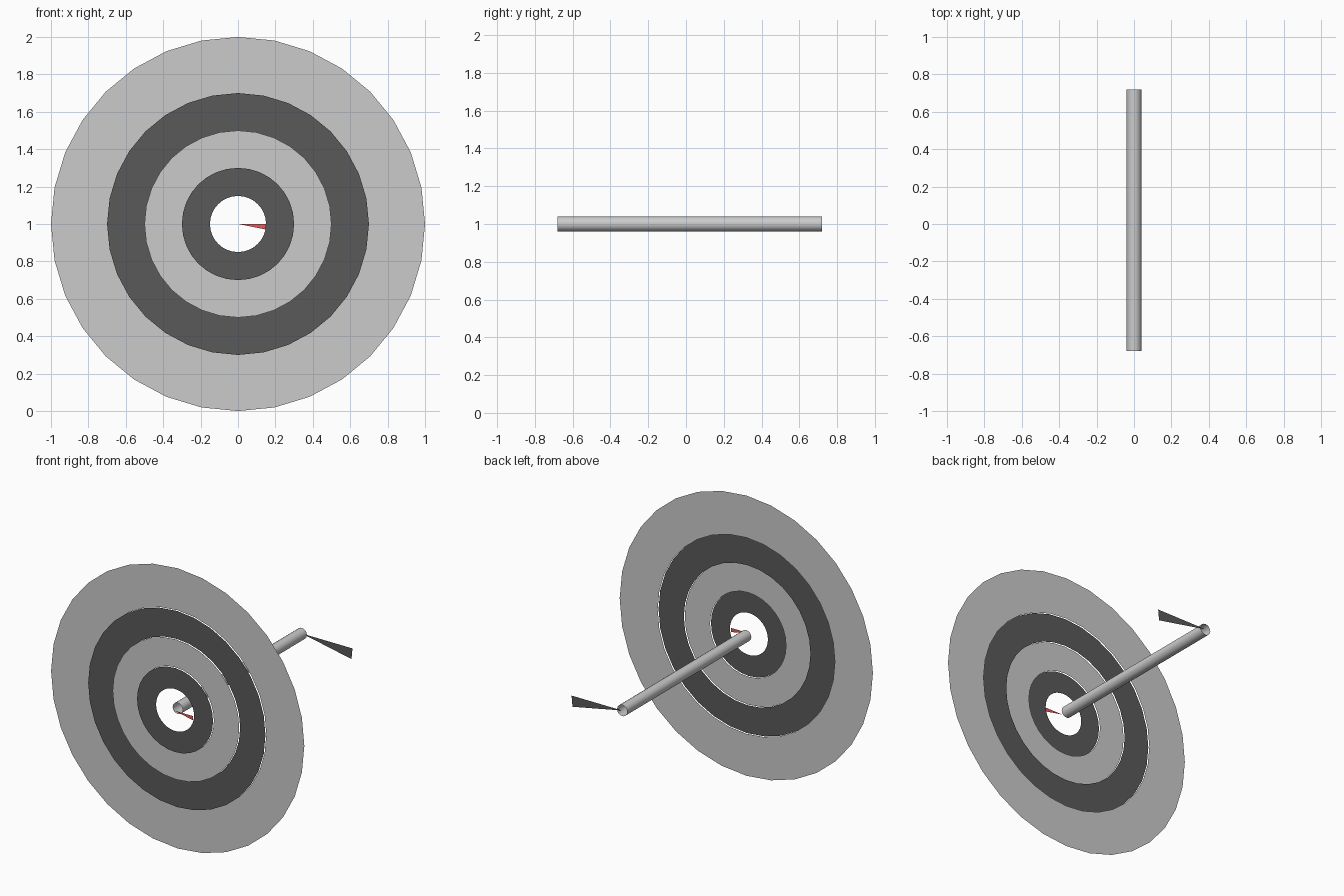
import bpy, bmesh
from math import sin, cos, tau

if "Cube" in bpy.data.objects:
    bpy.data.objects.remove(bpy.data.objects["Cube"])

SIDES = 32
HEIGHT = 1.0


def material(name, rgb):
    mat = bpy.data.materials.new(name)
    mat.diffuse_color = (*rgb, 1)
    mat.use_nodes = True
    mat.node_tree.nodes["Principled BSDF"].inputs["Base Color"].default_value = mat.diffuse_color
    return mat


def make_object(name, bm, mat=None):
    mesh = bpy.data.meshes.new(name)
    bm.to_mesh(mesh)
    bm.free()
    obj = bpy.data.objects.new(name, mesh)
    bpy.context.collection.objects.link(obj)
    if mat:
        mesh.materials.append(mat)
    return obj


def circle(bm, radius, y, sides):
    return [bm.verts.new((radius * cos(tau * i / sides), y,
                          HEIGHT + radius * sin(tau * i / sides)))
            for i in range(sides)]


def band(name, r0, y0, r1, y1, sides, mat=None):
    """Strip of quads between two circles: a flat ring or an open tube."""
    bm = bmesh.new()
    a, b = circle(bm, r0, y0, sides), circle(bm, r1, y1, sides)
    for i in range(sides):
        j = (i + 1) % sides
        bm.faces.new((a[i], b[i], b[j], a[j]))
    return make_object(name, bm, mat)


def sliver(name, radius, y, mat):
    """One thin wedge of a disc, just below the horizontal."""
    bm = bmesh.new()
    t = -tau / SIDES
    pts = [(0, y, HEIGHT),
           (radius * cos(t), y, HEIGHT + radius * sin(t)),
           (radius, y, HEIGHT)]
    bm.faces.new([bm.verts.new(p) for p in pts])
    return make_object(name, bm, mat)


dark = material("dark", (0.1, 0.1, 0.1))
red = material("red", (0.8, 0.1, 0.1))

# Target rings, each stepped slightly forward of the one outside it
band("outer_ring", 0.7, -0.68, 1.0, -0.68, SIDES)
band("outer_dark_ring", 0.5, -0.69, 0.7, -0.69, SIDES, dark)
band("middle_ring", 0.3, -0.70, 0.5, -0.70, SIDES)
band("inner_dark_ring", 0.15, -0.71, 0.3, -0.71, SIDES, dark)

# Red wedge in the bullseye
sliver("bullseye_wedge", 0.15, -0.72, red)

# Open support rod behind the target
rod = band("support_rod", 0.04, 0.72, 0.04, -0.68, 16)
for poly in rod.data.polygons:
    poly.use_smooth = True

# Dark wedge at the rear end of the rod
sliver("base_wedge", 0.4, 0.72, dark)
